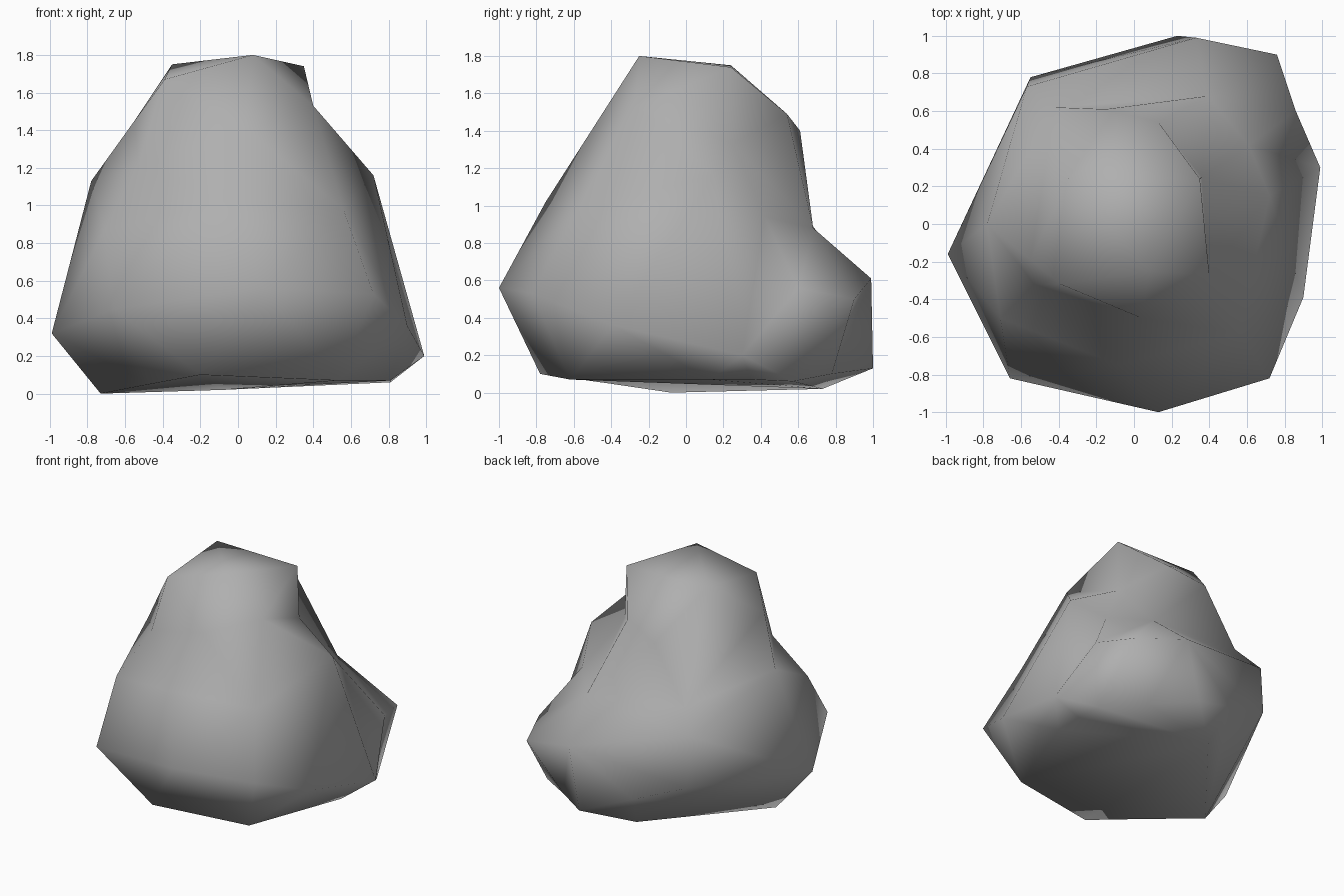
import bpy
import bmesh
from mathutils import Vector

default_cube = bpy.data.objects.get("Cube")
if default_cube:
    bpy.data.objects.remove(default_cube, do_unlink=True)


def make_material(name, colour):
    material = bpy.data.materials.new(name)
    material.use_nodes = True
    material.diffuse_color = colour
    material.node_tree.nodes["Principled BSDF"].inputs["Base Color"].default_value = colour
    return material


# Corners shared by neighbouring columns, in hundredths of a unit
side_ledge, side_notch, back_ledge = (72, 15, 116), (36, 25, 133), (39, 68, 88)
front_peak, left_peak, right_peak, brow = (8, -25, 180), (35, 24, 174), (-35, 24, 175), (-39, -32, 167)

# Boulder outline; each ring runs anticlockwise from the front
underside = [(-20, -78, 10), (53, -62, 7), (81, 13, 7), (81, 35, 7), (81, 57, 6),
             (52, 78, 10), (23, 100, 13), (-16, 89, 28), (-73, -8, 0), (-47, -42, 5)]
belly = [(13, -100, 56), (72, -82, 53), (90, -39, 36), (99, 30, 20), (86, 60, 56),
         (76, 90, 50), (33, 99, 61), (-55, 78, 43), (-99, -16, 32), (-66, -82, 45)]
shoulder = [(-8, -75, 102), (56, -58, 98), side_ledge, side_ledge, (61, 42, 94),
            back_ledge, back_ledge, (-57, 73, 82), (-78, 0, 113), (-71, -50, 87)]
neck = [(4, -50, 141), (40, -27, 153), side_notch, side_notch, side_notch,
        (13, 54, 149), (-15, 61, 140), (-42, 62, 97), (-55, -19, 145), (-53, -32, 121)]
crown = [front_peak, front_peak, left_peak, left_peak, left_peak,
         left_peak, right_peak, right_peak, brow, brow]


def add_ring(bm, points):
    return [bm.verts.new(Vector(point) / 100) for point in points]


def bridge(bm, lower, upper):
    count = len(lower)
    for i in range(count):
        j = (i + 1) % count
        bm.faces.new((lower[i], lower[j], upper[j], upper[i]))


def build_boulder(name, outlines, material):
    bm = bmesh.new()
    rings = [add_ring(bm, outline) for outline in outlines]
    for lower, upper in zip(rings, rings[1:]):
        bridge(bm, lower, upper)

    # Close the base around its low back point and the top with a single facet
    base_point = bm.verts.new((-0.08, 0.73, 0.02))
    base = rings[0]
    for start, end in zip(base, base[1:] + base[:1]):
        bm.faces.new((end, start, base_point))
    bm.faces.new(rings[-1])

    # Merge shared corners, then split everything into facets
    bmesh.ops.remove_doubles(bm, verts=bm.verts[:], dist=0.001)
    bmesh.ops.triangulate(bm, faces=bm.faces[:])
    bmesh.ops.recalc_face_normals(bm, faces=bm.faces[:])
    for face in bm.faces:
        face.smooth = True

    mesh = bpy.data.meshes.new(name)
    bm.to_mesh(mesh)
    bm.free()
    mesh.materials.append(material)
    boulder = bpy.data.objects.new(name, mesh)
    bpy.context.collection.objects.link(boulder)
    return boulder


stone_grey = make_material("stone_grey", (0.43, 0.43, 0.43, 1))
build_boulder("boulder", [underside, belly, shoulder, neck, crown], stone_grey)
